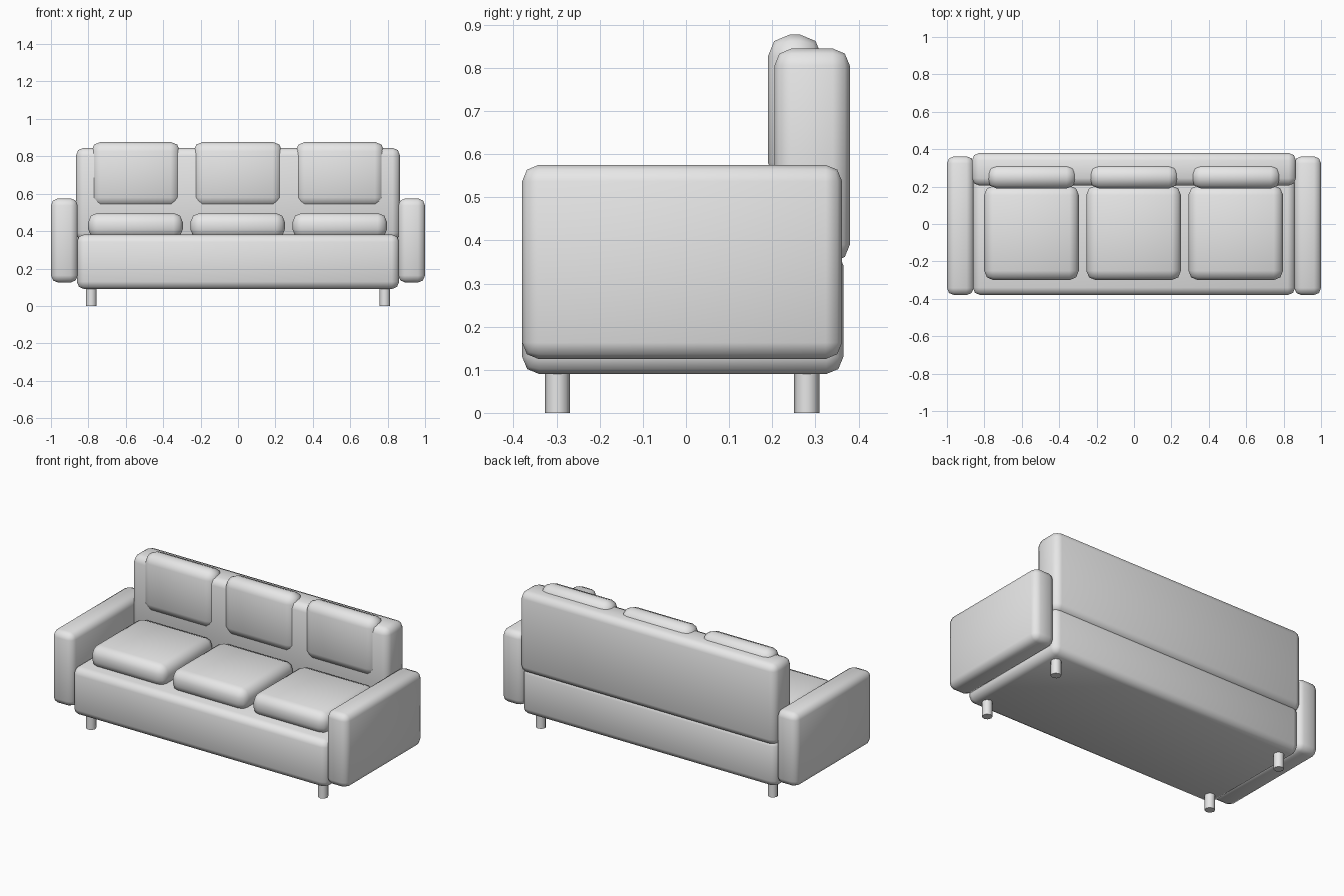
import bpy
import bmesh
from math import radians
from mathutils import Vector

cube = bpy.data.objects.get("Cube")
if cube:
    bpy.data.objects.remove(cube, do_unlink=True)

grey = bpy.data.materials.new("light grey fabric")
grey.use_nodes = True
grey.diffuse_color = (0.8, 0.8, 0.8, 1)
grey.node_tree.nodes["Principled BSDF"].inputs["Base Color"].default_value = grey.diffuse_color


def finish(name, bm, angle):
    mesh = bpy.data.meshes.new(name)
    bm.to_mesh(mesh)
    bm.free()
    mesh.materials.append(grey)
    obj = bpy.data.objects.new(name, mesh)
    bpy.context.collection.objects.link(obj)
    bpy.ops.object.select_all(action="DESELECT")
    obj.select_set(True)
    bpy.context.view_layer.objects.active = obj
    bpy.ops.object.shade_smooth_by_angle(angle=radians(angle))
    return obj


def soft_box(name, low, high, radius):
    """Box between two corners with softly rounded edges."""
    low, high = Vector(low), Vector(high)
    bm = bmesh.new()
    bmesh.ops.create_cube(bm, size=1)
    bmesh.ops.scale(bm, vec=high - low, verts=bm.verts)
    bmesh.ops.translate(bm, vec=(low + high) / 2, verts=bm.verts)
    bmesh.ops.bevel(bm, geom=bm.edges[:], offset=radius, offset_type="OFFSET",
                    segments=2, profile=0.5, affect="EDGES")
    return finish(name, bm, 60)


def leg(name, x, y):
    radius, height = 0.029, 0.12
    bm = bmesh.new()
    bmesh.ops.create_cone(bm, cap_ends=True, segments=8, radius1=radius,
                          radius2=radius, depth=height)
    bmesh.ops.translate(bm, vec=(x, y, height / 2), verts=bm.verts)
    return finish(name, bm, 60)


# Frame
soft_box("seat_base", (-0.862, -0.38, 0.09), (0.862, 0.365, 0.382), 0.04)
soft_box("backrest", (-0.866, 0.205, 0.35), (0.866, 0.38, 0.845), 0.04)

# Arms and legs, mirrored left and right
for side, sign in (("left", 1), ("right", -1)):
    inner, outer = sorted((sign * 0.857, sign * 1.0))
    soft_box(side + "_arm", (inner, -0.38, 0.125), (outer, 0.362, 0.575), 0.038)
    leg(side + "_front_leg", sign * 0.785, -0.298)
    leg(side + "_back_leg", sign * 0.785, 0.28)

# Three seat cushions and three back cushions
for place, x in (("right", -0.546), ("middle", 0), ("left", 0.546)):
    soft_box(place + "_seat_cushion", (x - 0.255, -0.3, 0.36),
             (x + 0.251, 0.205, 0.497), 0.05)
    soft_box(place + "_back_cushion", (x - 0.238, 0.19, 0.53),
             (x + 0.236, 0.315, 0.877), 0.05)
